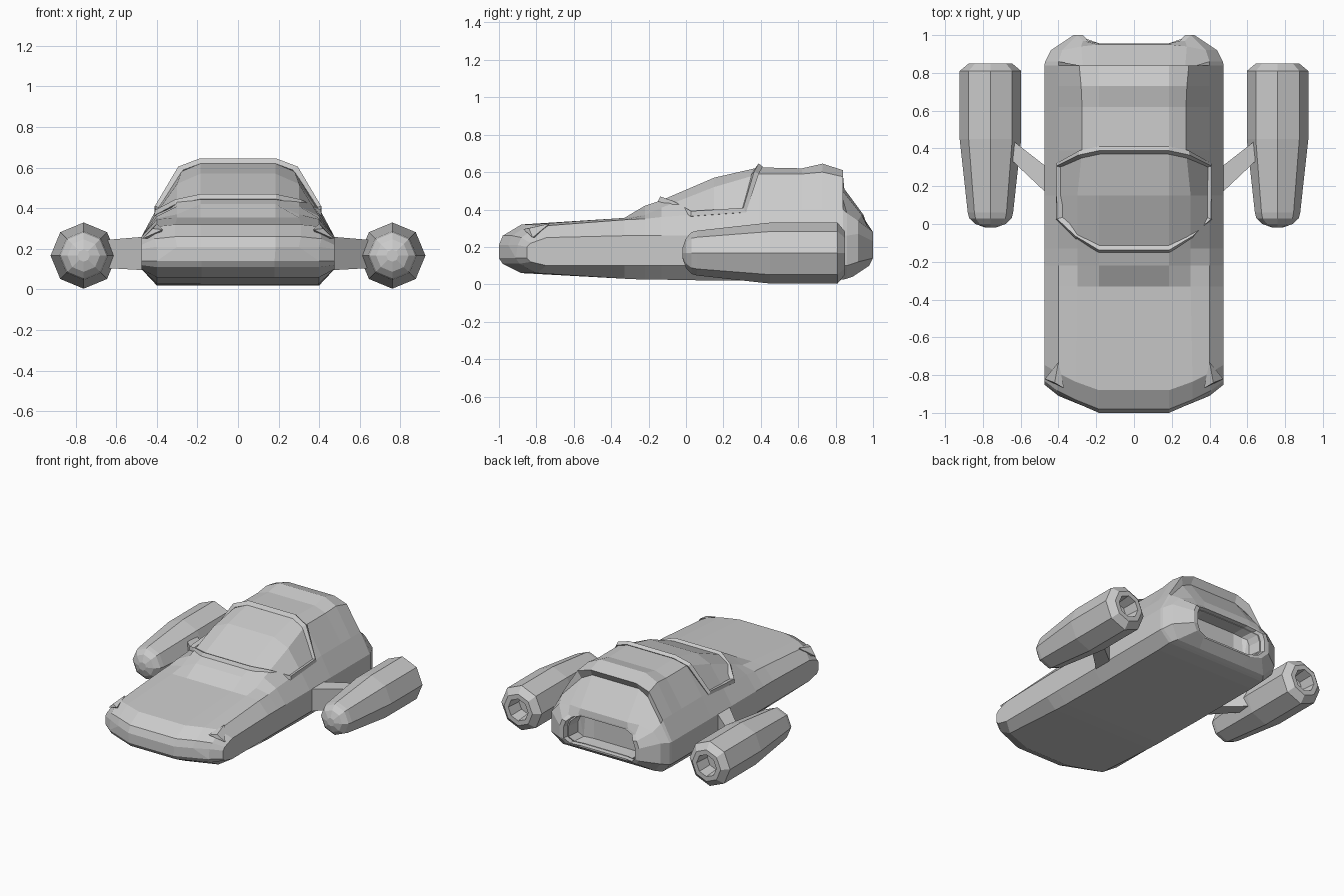
import bpy, bmesh, math
from mathutils import Vector

cube = bpy.data.objects.get("Cube")
if cube:
    bpy.data.objects.remove(cube, do_unlink=True)

paint = bpy.data.materials.new("hull_grey")
paint.use_nodes = True
grey = (0.6, 0.6, 0.6, 1)
paint.diffuse_color = grey
paint.node_tree.nodes["Principled BSDF"].inputs["Base Color"].default_value = grey


def finish(name, bm):
    """Turn a bmesh into a flat shaded object."""
    bmesh.ops.recalc_face_normals(bm, faces=bm.faces)
    mesh = bpy.data.meshes.new(name)
    bm.to_mesh(mesh)
    bm.free()
    mesh.materials.append(paint)
    obj = bpy.data.objects.new(name, mesh)
    bpy.context.collection.objects.link(obj)
    return obj


def loft(bm, rings):
    """Bridge closed rings of equal length and return their vertices."""
    rows = [[bm.verts.new(p) for p in ring] for ring in rings]
    n = len(rows[0])
    for a, b in zip(rows, rows[1:]):
        for i in range(n):
            j = (i + 1) % n
            bm.faces.new((a[i], a[j], b[j], b[i]))
    return rows


def hull_block(name, points):
    """Solid block wrapped around a few corner points."""
    bm = bmesh.new()
    verts = [bm.verts.new(p) for p in points]
    bmesh.ops.convex_hull(bm, input=verts)
    return finish(name, bm)


# Body: half sections from bottom centre round to the roof edge
NOSE_SWEEP = (0, .09, .15, .15, .10, .05, 0)


def section(y, sweep, zb, z2, z3, x4, z4, x5, z5, zt):
    xs = (.18, .40, .475, .475, x4, x5, .185)
    zs = (zb, zb, z2, z3, z4, z5, zt)
    return [(x, y + sweep * s, z) for x, z, s in zip(xs, zs, NOSE_SWEEP)]


halves = [section(*row) for row in (
    (-1, 1, .14, .14, .20, .40, .21, .30, .21, .21),
    (-.98, 1, .11, .12, .22, .41, .25, .31, .26, .26),
    (-.88, .9, .06, .10, .25, .40, .31, .31, .32, .32),
    (-.33, 0, .03, .10, .26, .40, .345, .30, .355, .355),
    (-.22, 0, .025, .10, .26, .40, .35, .30, .37, .42),
    (-.13, 0, .025, .10, .26, .40, .36, .30, .41, .45),
    (.15, 0, .02, .10, .26, .40, .38, .30, .52, .57),
    (.39, 0, .02, .10, .26, .40, .40, .275, .59, .625),
    (.62, 0, .02, .10, .26, .40, .40, .275, .59, .62),
    (.73, 0, .02, .10, .26, .40, .40, .28, .60, .645),
    (.84, 0, .025, .10, .26, .40, .40, .29, .575, .61),
)]

# Tail: undercut below the roof lip, then corner blocks and the exhaust rim
halves.append([(.18, .86, .03), (.39, .86, .03), (.47, .86, .10), (.47, .86, .26),
               (.40, .86, .38), (.27, .82, .52), (.19, .81, .56)])
halves.append([(.18, .89, .04), (.37, .89, .04), (.44, .92, .12), (.44, .92, .27),
               (.38, .92, .34), (.28, .94, .37), (.19, .95, .37)])
rim = [(.20, .955, .09), (.28, .98, .10), (.32, 1, .14), (.32, 1, .23),
       (.30, 1, .28), (.27, .97, .31), (.20, .955, .33)]
halves.append(rim)
for scale, shift in ((.9, 0), (.87, -.03), (.84, -.03), (.8, -.12)):
    halves.append([(x * scale, y + shift, .21 + (z - .21) * scale) for x, y, z in rim])

bm = bmesh.new()
rows = loft(bm, [h + [(-x, y, z) for x, y, z in reversed(h)] for h in halves])
for row in (rows[0], rows[-1]):
    left, right = row[:7], row[:6:-1]
    bm.faces.new((left[0], left[6], right[6], right[0]))
    for side in (left, right):
        bm.faces.new([side[i] for i in (0, 1, 5, 6)])
        bm.faces.new([side[i] for i in (1, 4, 5)])
        bm.faces.new([side[i] for i in (1, 2, 3, 4)])
finish("body", bm)

# Windscreen frame: a closed square bar laid on the cabin
edge = [(.185, -.13, .45), (.30, -.06, .425), (.395, .03, .375), (.395, .31, .395),
        (.28, .37, .59), (.185, .39, .625)]
path = [Vector(p) for p in edge + [(-x, y, z) for x, y, z in reversed(edge)]]
middle = Vector((0, .15, .30))
bars = []
for i, p in enumerate(path):
    along = (path[(i + 1) % len(path)] - path[i - 1]).normalized()
    out = p - middle
    out = (out - along * out.dot(along)).normalized()
    across = along.cross(out)
    bars.append([p + out * a * .016 + across * b * .014
                 for a, b in ((-1, -1), (1, -1), (1, 1), (-1, 1))])
bm = bmesh.new()
loft(bm, bars + bars[:1])
bmesh.ops.remove_doubles(bm, verts=bm.verts, dist=.0001)
finish("windscreen_frame", bm)

# Engine pods, struts and nose fairings on both sides
POD = ((-.018, .03), (.0, .08), (.03, .112), (.06, .12), (.45, .163), (.81, .163),
       (.85, .115), (.85, .08), (.74, .07))
for side, label in ((1, "left"), (-1, "right")):
    bm = bmesh.new()
    rows = loft(bm, [[(side * .76 + r * math.cos(k * math.pi / 4), y,
                       .167 + r * math.sin(k * math.pi / 4)) for k in range(8)]
                     for y, r in POD])
    bm.faces.new(rows[0])
    bm.faces.new(rows[-1])
    finish(label + "_engine_pod", bm)

    hull_block(label + "_strut", [
        (side * x, y, z) for x, y, low, high in (
            (.46, .16, .095, .26), (.46, .30, .095, .26),
            (.64, .33, .105, .245), (.64, .44, .105, .245))
        for z in (low, high)])

    hull_block(label + "_nose_fairing", [
        (side * x, y, z) for x, y, z in (
            (.40, -.73, .325), (.472, -.82, .25), (.37, -.87, .295),
            (.42, -.84, .30), (.40, -.78, .25))])
